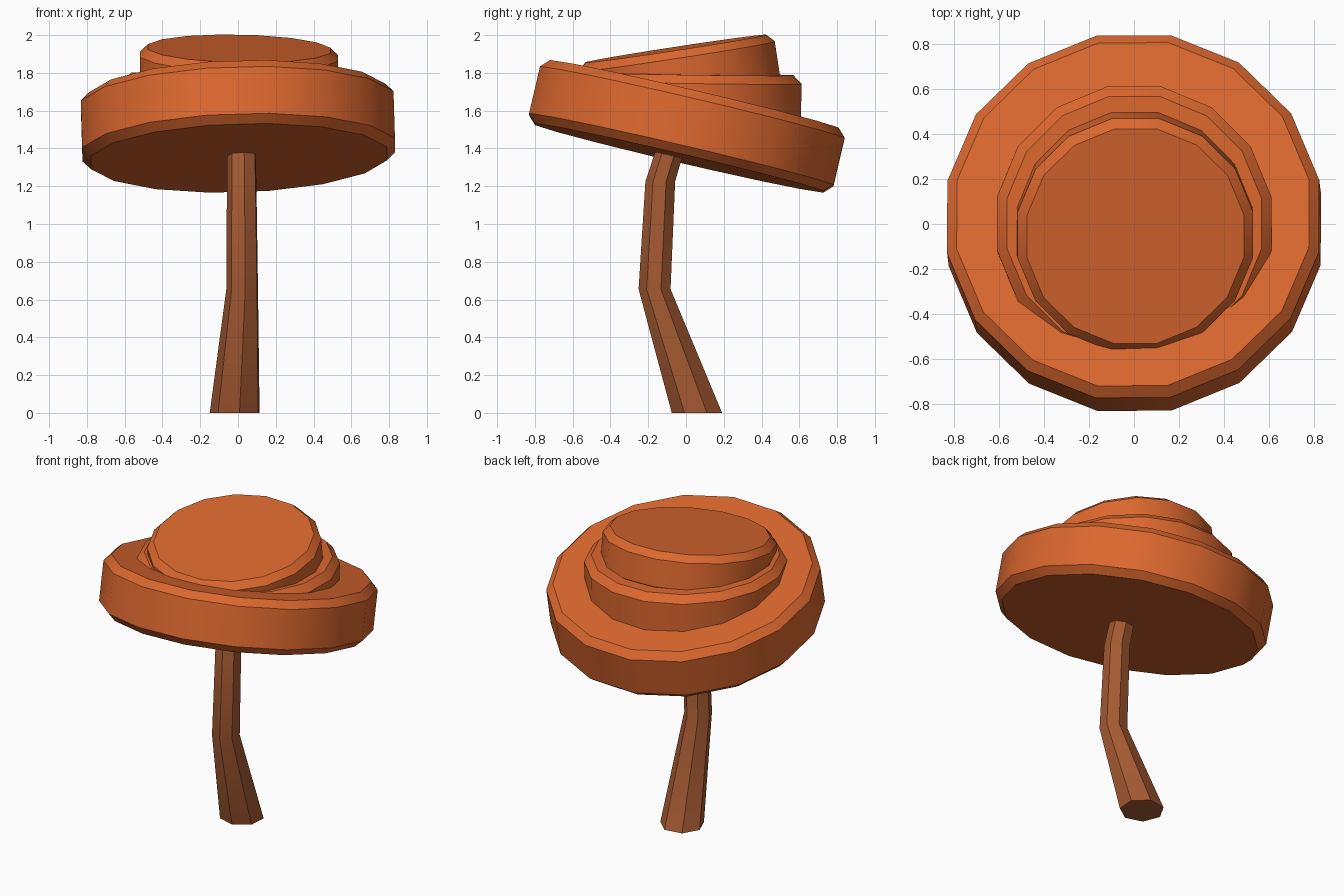
import bpy, bmesh, math
from mathutils import Vector

if "Cube" in bpy.data.objects:
    bpy.data.objects.remove(bpy.data.objects["Cube"])


def material(name, rgb):
    m = bpy.data.materials.new(name)
    m.diffuse_color = (*rgb, 1)
    m.use_nodes = True
    m.node_tree.nodes["Principled BSDF"].inputs["Base Color"].default_value = m.diffuse_color
    return m


ORANGE = material("autumn orange", (0.716, 0.138, 0.028))
BROWN = material("bark brown", (0.376, 0.102, 0.032))


def ring_stack(name, rings, sides, turn, mat):
    """Skin a closed solid over (centre, radius) rings, bottom to top."""
    bm = bmesh.new()
    loops = []
    for c, r in rings:
        loops.append([bm.verts.new(Vector(c) + r * Vector((math.cos(a), math.sin(a), 0)))
                      for a in (turn + math.tau * i / sides for i in range(sides))])
    for lo, hi in zip(loops, loops[1:]):
        for i in range(sides):
            j = (i + 1) % sides
            bm.faces.new((lo[i], lo[j], hi[j], hi[i]))
    bm.faces.new(loops[0][::-1])
    bm.faces.new(loops[-1])
    me = bpy.data.meshes.new(name)
    bm.to_mesh(me)
    bm.free()
    me.materials.append(mat)
    ob = bpy.data.objects.new(name, me)
    bpy.context.collection.objects.link(ob)
    bpy.ops.object.select_all(action='DESELECT')
    ob.select_set(True)
    bpy.context.view_layer.objects.active = ob
    bpy.ops.object.shade_smooth_by_angle(angle=math.radians(30))
    return ob


def foliage(name, centre, apothem, thick, bevel, normal):
    """Tilted 16-sided disc with chamfered rims."""
    r = apothem / math.cos(math.pi / 16)
    h = thick / 2
    profile = [(-h, r - bevel), (-h + bevel, r), (h - bevel, r), (h, r - bevel)]
    ob = ring_stack(name, [((0, 0, z), q) for z, q in profile], 16, math.pi / 16, ORANGE)
    ob.location = centre
    ob.rotation_mode = 'QUATERNION'
    ob.rotation_quaternion = Vector((0, 0, 1)).rotation_difference(Vector(normal))


# Bent, tapering seven-sided trunk
ring_stack("trunk", [((-0.013, 0.06, 0), 0.137),
                     ((0.025, -0.165, 0.655), 0.087),
                     ((0.022, -0.135, 1.225), 0.081),
                     ((0.02, -0.05, 1.50), 0.075)], 7, math.radians(176), BROWN)

# Three tilted leaf layers
foliage("lower_foliage", (0, 0.004, 1.517), 0.828, 0.345, 0.045, (-0.03, 0.228, 0.974))
foliage("middle_foliage", (0, 0, 1.645), 0.61, 0.30, 0.045, (0.01, 0.015, 1))
foliage("upper_foliage", (0.004, -0.035, 1.80), 0.524, 0.26, 0.042, (0.02, -0.151, 0.988))
